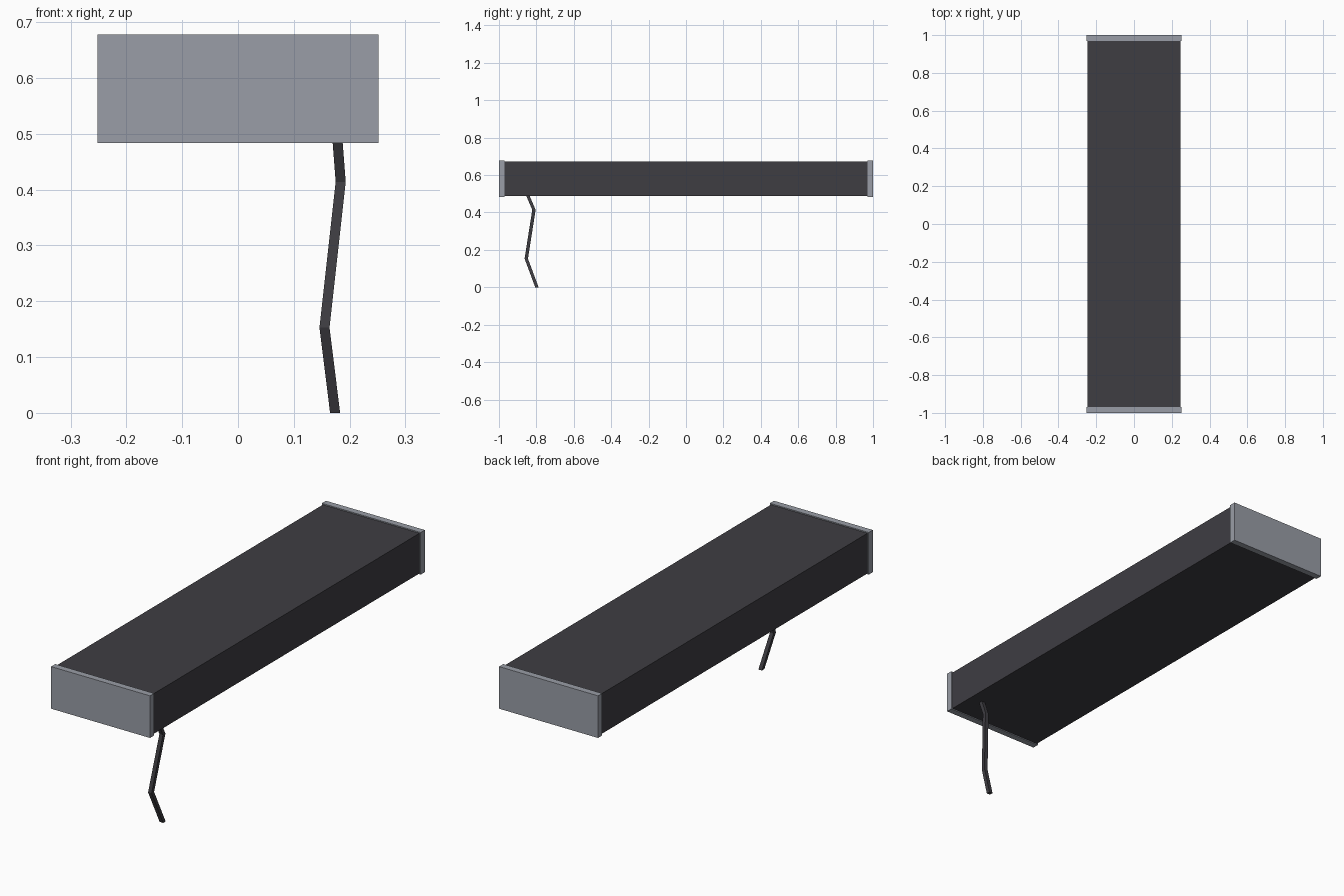
import bpy, bmesh
from mathutils import Vector

if "Cube" in bpy.data.objects:
    bpy.data.objects.remove(bpy.data.objects["Cube"])


def material(name, rgb):
    m = bpy.data.materials.new(name)
    m.diffuse_color = (*rgb, 1)
    m.use_nodes = True
    m.node_tree.nodes["Principled BSDF"].inputs["Base Color"].default_value = m.diffuse_color
    return m


dark = material("charcoal", (0.049, 0.047, 0.055))
grey = material("cool grey", (0.32, 0.34, 0.385))


def finish(name, bm, mat):
    bmesh.ops.recalc_face_normals(bm, faces=bm.faces[:])
    me = bpy.data.meshes.new(name)
    bm.to_mesh(me)
    bm.free()
    me.materials.append(mat)
    ob = bpy.data.objects.new(name, me)
    bpy.context.collection.objects.link(ob)
    return ob


def box(name, lo, hi, mat):
    lo, hi = Vector(lo), Vector(hi)
    bm = bmesh.new()
    bmesh.ops.create_cube(bm, size=1)
    for v in bm.verts:
        v.co = (lo + hi) / 2 + v.co * (hi - lo)
    return finish(name, bm, mat)


# Long housing
box("housing", (-0.246, -0.97, 0.488), (0.246, 0.97, 0.673), dark)

# Slightly larger end plates
for name, y in (("front_end_plate", -0.985), ("back_end_plate", 0.985)):
    box(name, (-0.252, y - 0.015, 0.484), (0.252, y + 0.015, 0.678), grey)

# Bent square cable hanging under the front right corner
path = [(0.177, -0.852, 0.505), (0.184, -0.813, 0.414),
        (0.155, -0.854, 0.153), (0.174, -0.797, 0.0)]
r = 0.009
bm = bmesh.new()
rings = []
for p in path:
    rings.append([bm.verts.new((p[0] + sx * r, p[1] + sy * r, p[2]))
                  for sx, sy in ((-1, -1), (1, -1), (1, 1), (-1, 1))])
for a, b in zip(rings, rings[1:]):
    for i in range(4):
        j = (i + 1) % 4
        bm.faces.new((a[i], a[j], b[j], b[i]))
bm.faces.new(rings[0])
bm.faces.new(rings[-1])
finish("hanging_cable", bm, dark)
